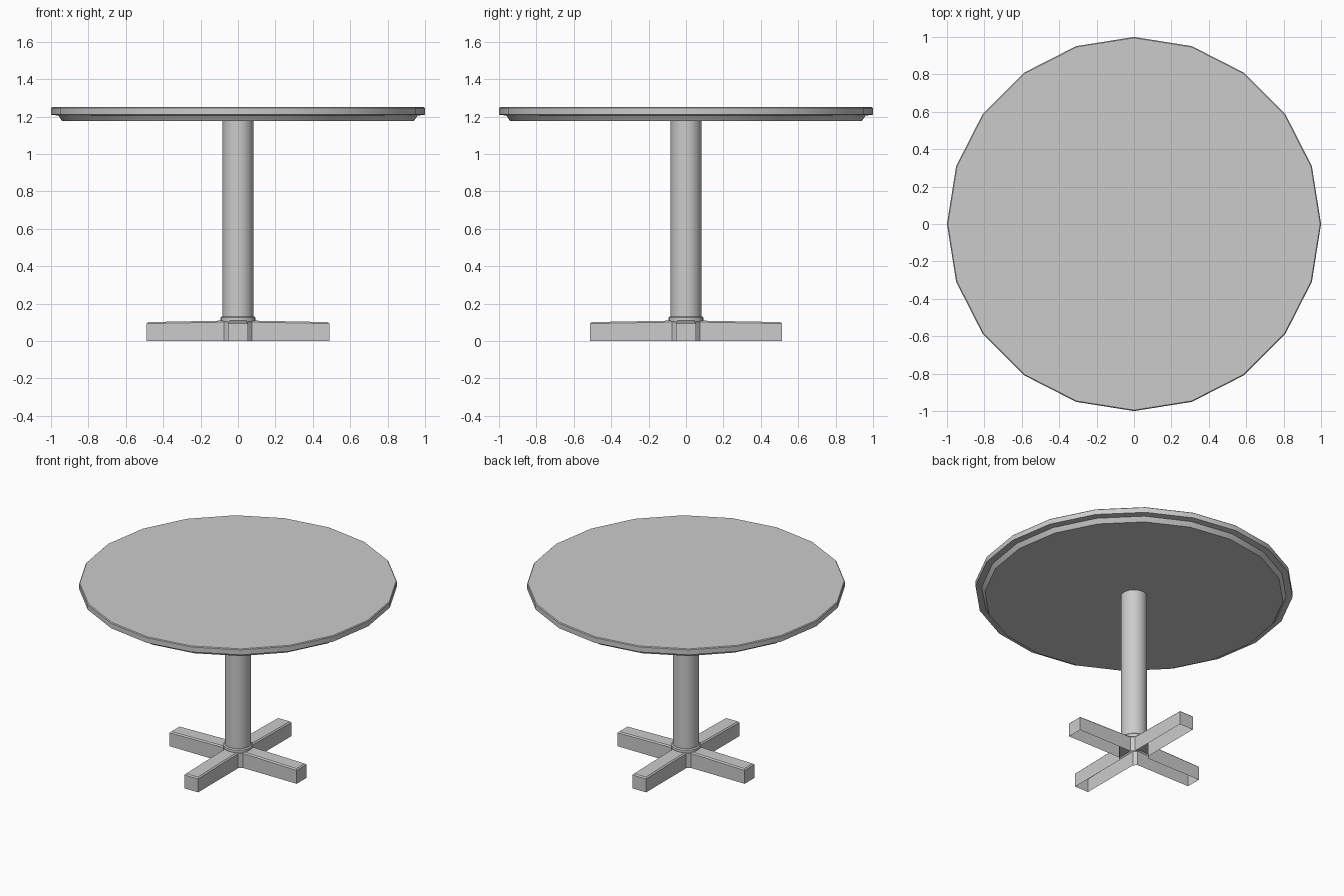
import bpy, bmesh
from math import sin, cos, radians, pi

if "Cube" in bpy.data.objects:
    bpy.data.objects.remove(bpy.data.objects["Cube"])


def finish(name, bm):
    bmesh.ops.recalc_face_normals(bm, faces=bm.faces)
    mesh = bpy.data.meshes.new(name)
    bm.to_mesh(mesh)
    bm.free()
    obj = bpy.data.objects.new(name, mesh)
    bpy.context.collection.objects.link(obj)
    bpy.ops.object.select_all(action='DESELECT')
    obj.select_set(True)
    bpy.context.view_layer.objects.active = obj
    bpy.ops.object.shade_smooth_by_angle(angle=radians(25))
    return obj


def bridge(bm, a, b):
    n = len(a)
    for i in range(n):
        j = (i + 1) % n
        bm.faces.new((a[i], a[j], b[j], b[i]))


def lathe(name, profile, sides):
    """Revolve (radius, z) points around z and cap both ends."""
    bm = bmesh.new()
    rings = [[bm.verts.new((r * cos(2 * pi * i / sides), r * sin(2 * pi * i / sides), z))
              for i in range(sides)] for r, z in profile]
    for a, b in zip(rings, rings[1:]):
        bridge(bm, a, b)
    bm.faces.new(rings[0])
    bm.faces.new(rings[-1])
    return finish(name, bm)


def cross_ring(bm, inset, z_end, z_hub):
    """Outline of a four-armed cross with chamfered inner corners."""
    w, c = 0.053 - inset, 0.075 - inset * 0.5
    ring = []
    for k in range(4):
        length = (0.488 if k % 2 == 0 else 0.513) - inset
        for x, y, z in ((c, -w, z_hub), (length, -w, z_end), (length, w, z_end), (c, w, z_hub)):
            for _ in range(k):
                x, y = -y, x
            ring.append(bm.verts.new((x, y, z)))
    return ring


# Round top with stepped underside
lathe("table_top", [(0.94, 1.175), (0.96, 1.205), (1.0, 1.21), (1.0, 1.245), (0.995, 1.25)], 20)

# Central column and its collar
lathe("column", [(0.083, 0.11), (0.083, 1.176)], 24)
lathe("column_collar", [(0.093, 0.105), (0.093, 0.125), (0.086, 0.132)], 24)

# Cross-shaped foot, open underneath, with bevelled top edges
bm = bmesh.new()
low = cross_ring(bm, 0, 0, 0)
mid = cross_ring(bm, 0, 0.093, 0.101)
top = cross_ring(bm, 0.008, 0.101, 0.109)
bridge(bm, low, mid)
bridge(bm, mid, top)
for k in range(4):
    bm.faces.new(top[4 * k:4 * k + 4])
bm.faces.new([v for i, v in enumerate(top) if i % 4 in (0, 3)])
finish("cross_foot", bm)
